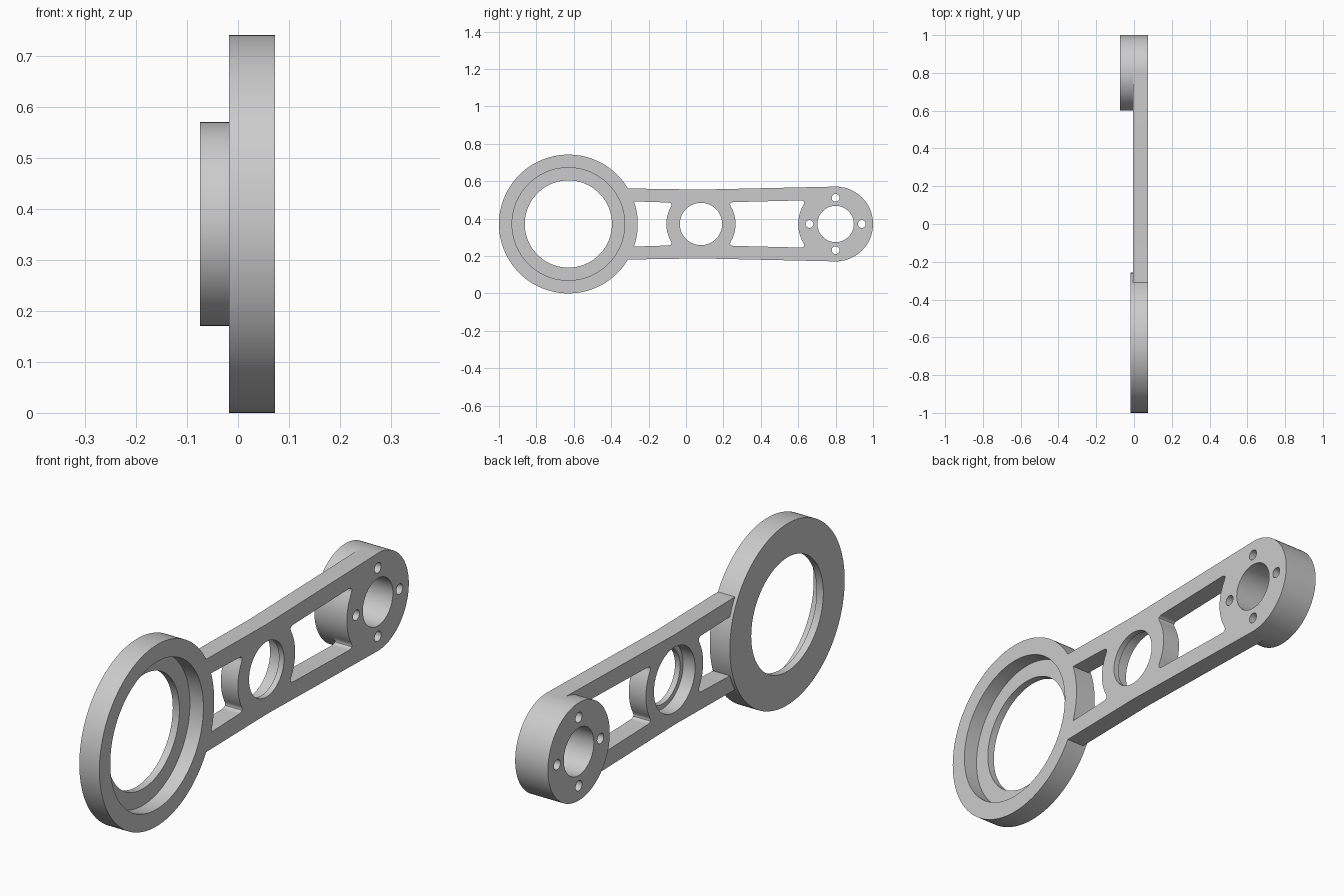
import bpy, bmesh
from math import cos, sin, pi, asin
from mathutils import Vector

if "Cube" in bpy.data.objects:
    bpy.data.objects.remove(bpy.data.objects["Cube"])

# Key dimensions: centres along y, radii, and planes along x
ZC = 0.371
RING_Y, HUB_Y, BOSS_Y = -0.629, 0.08, 0.8
RING_R, HUB_R, BOSS_R = 0.371, 0.185, 0.2
FACE, ARM_BACK, RING_BACK, BOSS_BACK = 0.073, -0.004, -0.018, -0.075

grey = bpy.data.materials.new("machined_grey")
grey.use_nodes = True
colour = (0.6, 0.6, 0.6, 1)
grey.diffuse_color = colour
grey.node_tree.nodes["Principled BSDF"].inputs["Base Color"].default_value = colour


def arc(y, r, start, end, n):
    """Points in the side plane, as (y, height above the centre line)."""
    return [Vector((y + r * cos(start + (end - start) * i / n),
                    r * sin(start + (end - start) * i / n))) for i in range(n + 1)]


def circle(y, r, n=96, z=0):
    return [p + Vector((0, z)) for p in arc(y, r, 0, 2 * pi, n)[:-1]]


def fillet(a, corner, b, n=6):
    ts = [i / n for i in range(n + 1)]
    return [a * (1 - t) ** 2 + corner * 2 * t * (1 - t) + b * t * t for t in ts]


def finish(bm, name):
    bmesh.ops.recalc_face_normals(bm, faces=bm.faces)
    mesh = bpy.data.meshes.new(name)
    bm.to_mesh(mesh)
    bm.free()
    mesh.materials.append(grey)
    obj = bpy.data.objects.new(name, mesh)
    bpy.context.collection.objects.link(obj)
    bpy.ops.object.select_all(action='DESELECT')
    obj.select_set(True)
    bpy.context.view_layer.objects.active = obj
    bpy.ops.object.shade_smooth_by_angle(angle=0.5)


def plate(name, loops, x0, x1):
    """Extrude an outline with holes along x."""
    bm = bmesh.new()
    edges = []
    for loop in loops:
        vs = [bm.verts.new((x0, p.x, ZC + p.y)) for p in loop]
        edges += [bm.edges.new((v, vs[i - 1])) for i, v in enumerate(vs)]
    bmesh.ops.triangle_fill(bm, edges=edges, use_beauty=True, normal=(1, 0, 0))
    out = bmesh.ops.extrude_face_region(bm, geom=bm.faces[:], use_keep_orig=True)
    moved = [g for g in out["geom"] if isinstance(g, bmesh.types.BMVert)]
    bmesh.ops.translate(bm, verts=moved, vec=(x1 - x0, 0, 0))
    finish(bm, name)


def lathe(name, y, profile, n=128):
    """Turn a closed (x, radius) profile around an axis along x."""
    bm = bmesh.new()
    rings = [[bm.verts.new((x, y + r * cos(2 * pi * i / n), ZC + r * sin(2 * pi * i / n)))
              for i in range(n)] for x, r in profile]
    for k, ring in enumerate(rings):
        prev = rings[k - 1]
        for i in range(n):
            bm.faces.new((prev[i - 1], prev[i], ring[i], ring[i - 1]))
    finish(bm, name)


def web_end(y, r, h, side, d=0.034):
    """Upper half of a window end: rounded corner, then arc down to the axis."""
    def on(hh):
        return Vector((y + side * (r * r - hh * hh) ** 0.5, hh))
    corner = on(h)
    a = corner + Vector((side * d, 0))
    low = h - 0.03
    points = fillet(a, corner, on(low))
    return points + [on(low * (1 - i / 10)) for i in range(1, 11)]


def mirrored(half):
    """Close a half outline whose last point lies on the centre line."""
    return half + [Vector((p.x, -p.y)) for p in reversed(half[:-1])]


# Windows either side of the hub
a = asin(0.121 / 0.366)
front_window = mirrored(web_end(HUB_Y, HUB_R, 0.115, -1))
front_window += arc(RING_Y, 0.366, -a, a, 24)
rear_window = mirrored(web_end(HUB_Y, HUB_R, 0.117, 1))
rear_window += list(reversed(mirrored(web_end(BOSS_Y, BOSS_R, 0.126, -1))))

# Holes through the end boss
boss_holes = [circle(BOSS_Y, 0.097)]
for dy, dz in ((1, 0), (-1, 0), (0, 1), (0, -1)):
    boss_holes.append(circle(BOSS_Y + 0.14 * dy, 0.021, 24, 0.14 * dz))

# Arm: slightly waisted bar with its front end buried in the ring wall
b = asin(0.19 / 0.34)
outline = arc(RING_Y, 0.34, b, -b, 24)
outline += [Vector((RING_Y + 0.319, -0.19)), Vector((HUB_Y, -0.184))]
outline += arc(BOSS_Y, BOSS_R, -pi / 2, pi / 2, 48)
outline += [Vector((HUB_Y, 0.184)), Vector((RING_Y + 0.319, 0.19))]
plate("arm", [outline, front_window, rear_window, circle(HUB_Y, 0.133)] + boss_holes,
      ARM_BACK, FACE)

# Lip that narrows the hub bore at the outer face
lathe("hub_lip", HUB_Y, [(FACE, 0.113), (FACE, 0.133), (0.05, 0.133), (0.05, 0.113)], 96)

# Boss standing out behind the rear end of the arm
plate("end_boss", [circle(BOSS_Y, BOSS_R)] + boss_holes, BOSS_BACK, ARM_BACK)

# Large ring with a counterbore and a thin rear flange
lathe("large_ring", RING_Y, [(RING_BACK, 0.233), (RING_BACK, RING_R), (FACE, RING_R),
                             (FACE, 0.301), (0.012, 0.301), (0.012, 0.233)], 160)
